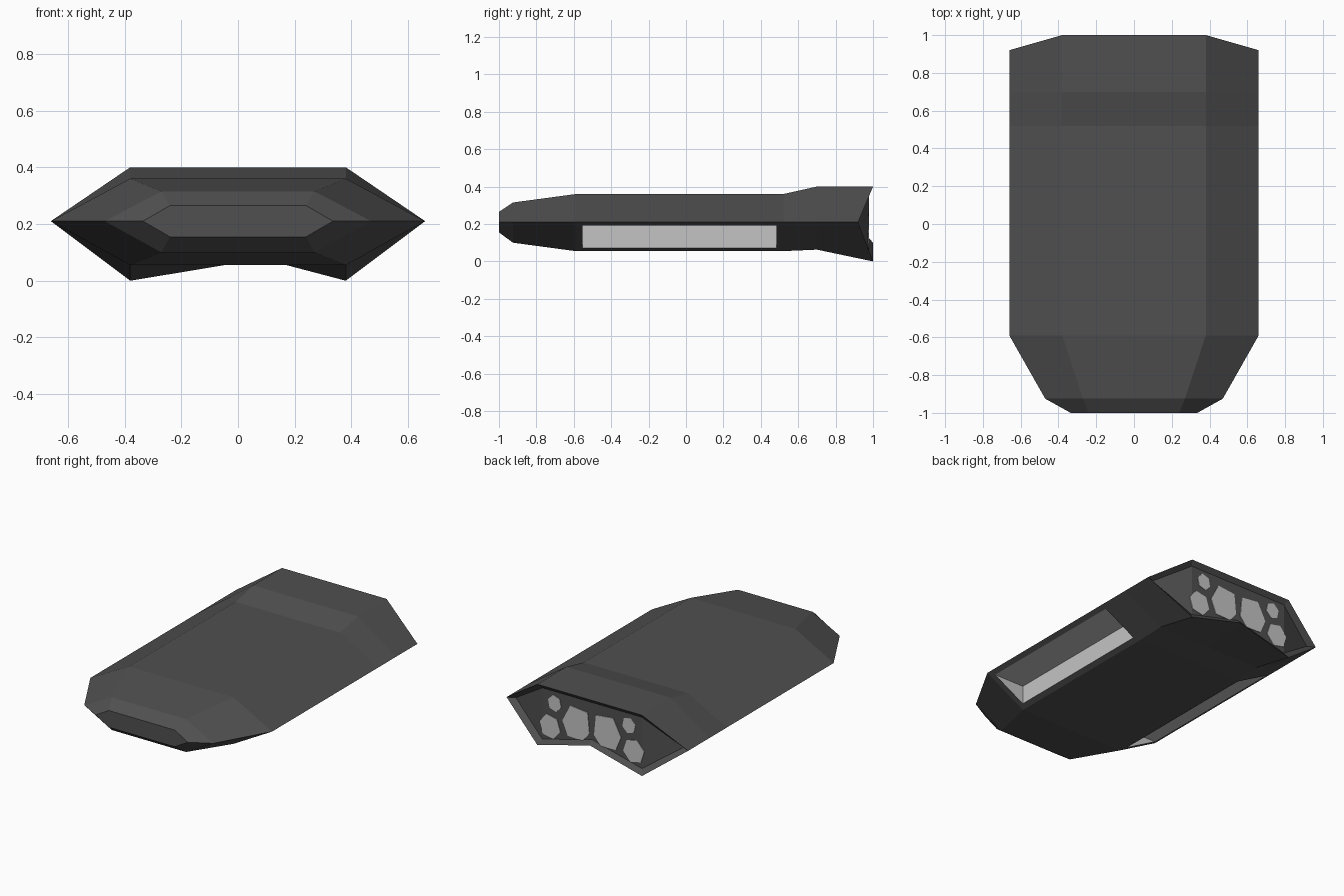
import bpy, bmesh, math

if "Cube" in bpy.data.objects:
    bpy.data.objects.remove(bpy.data.objects["Cube"])


def material(name, v):
    m = bpy.data.materials.new(name)
    m.diffuse_color = (v, v, v, 1)
    m.use_nodes = True
    m.node_tree.nodes["Principled BSDF"].inputs["Base Color"].default_value = m.diffuse_color
    return m


HULL = material("dark grey hull", 0.08)
LIGHT = material("light grey glow", 0.55)


def finish(bm, name, mats):
    me = bpy.data.meshes.new(name)
    bmesh.ops.recalc_face_normals(bm, faces=bm.faces[:])
    bm.to_mesh(me)
    bm.free()
    ob = bpy.data.objects.new(name, me)
    for m in mats:
        me.materials.append(m)
    bpy.context.collection.objects.link(ob)
    return ob


def ring(bm, y, y_tip, w, w_tip, top, bot, bot_mid):
    """Seven-point cross-section: top, tip and bottom corners plus bottom centre."""
    half = [(w, y, top), (w_tip, y_tip, 0.21), (w, y, bot)]
    pts = half + [(0, y, bot_mid)] + [(-x, yy, z) for x, yy, z in reversed(half)]
    return [bm.verts.new(p) for p in pts]


# Hull: lofted sections from nose to tail, ending in the recessed rear plate
bm = bmesh.new()
sections = [
    (-1.0, -1.0, 0.24, 0.335, 0.265, 0.155, 0.155),
    (-0.925, -0.925, 0.27, 0.47, 0.315, 0.10, 0.10),
    (-0.59, -0.59, 0.38, 0.66, 0.36, 0.055, 0.055),
    (0.52, 0.52, 0.38, 0.66, 0.36, 0.055, 0.055),
    (0.70, 0.70, 0.38, 0.66, 0.40, 0.063, 0.063),
    (1.0, 0.92, 0.38, 0.66, 0.40, 0.0, 0.10),
    (0.975, 0.895, 0.362, 0.61, 0.372, 0.035, 0.128),
]
rings = [ring(bm, *s) for s in sections]
slot_faces = []
for k, (a, b) in enumerate(zip(rings, rings[1:])):
    for i in range(7):
        j = (i + 1) % 7
        f = bm.faces.new((a[i], a[j], b[j], b[i]))
        if k == 2 and i in (1, 4):
            slot_faces.append(f)
bm.faces.new(rings[0])
r = rings[-1]
bm.faces.new((r[0], r[2], r[3], r[4], r[6]))
bm.faces.new((r[0], r[1], r[2]))
bm.faces.new((r[4], r[5], r[6]))

# Side slots: inset the lower side panels and cut a right-angled notch
bm.normal_update()
bmesh.ops.inset_individual(bm, faces=slot_faces, thickness=0.05)
for f in slot_faces:
    ends = []
    for pick in (min, max):
        y_end = pick(v.co.y for v in f.verts)
        pair = sorted((v for v in f.verts if abs(v.co.y - y_end) < 0.01),
                      key=lambda v: v.co.z)
        low, high = pair
        apex = bm.verts.new((low.co.x, low.co.y, high.co.z))
        ends.append((low, apex, high))
    bmesh.ops.delete(bm, geom=[f], context='FACES_ONLY')
    (l0, a0, h0), (l1, a1, h1) = ends
    for vs in ((l0, a0, a1, l1), (a0, h0, h1, a1), (l0, a0, h0), (l1, a1, h1)):
        bm.faces.new(vs).material_index = 1
finish(bm, "hull", [HULL, LIGHT])


# Rear exhaust patches: thin plates on the rear plate, mirrored left to right
def blob(cx, cz, rx, rz, turn, n=6):
    return [(cx + rx * math.cos(turn + i * math.tau / n),
             cz + rz * math.sin(turn + i * math.tau / n)) for i in range(n)]


patches = {
    "large_exhaust": [(0.155, 0.312), (0.03, 0.298), (0.017, 0.165),
                      (0.065, 0.105), (0.175, 0.108), (0.213, 0.2)],
    "small_exhaust": blob(0.27, 0.295, 0.05, 0.055, 0.3),
    "lower_exhaust": blob(0.305, 0.135, 0.078, 0.08, 0.2),
}
for name, outline in patches.items():
    for side, s in (("right", 1), ("left", -1)):
        bm = bmesh.new()
        back = [bm.verts.new((s * x, 0.974, z)) for x, z in outline]
        front = [bm.verts.new((s * x, 0.979, z)) for x, z in outline]
        bm.faces.new(back)
        bm.faces.new(front)
        for i in range(len(outline)):
            j = (i + 1) % len(outline)
            bm.faces.new((back[i], back[j], front[j], front[i]))
        finish(bm, name + "_" + side, [LIGHT])
